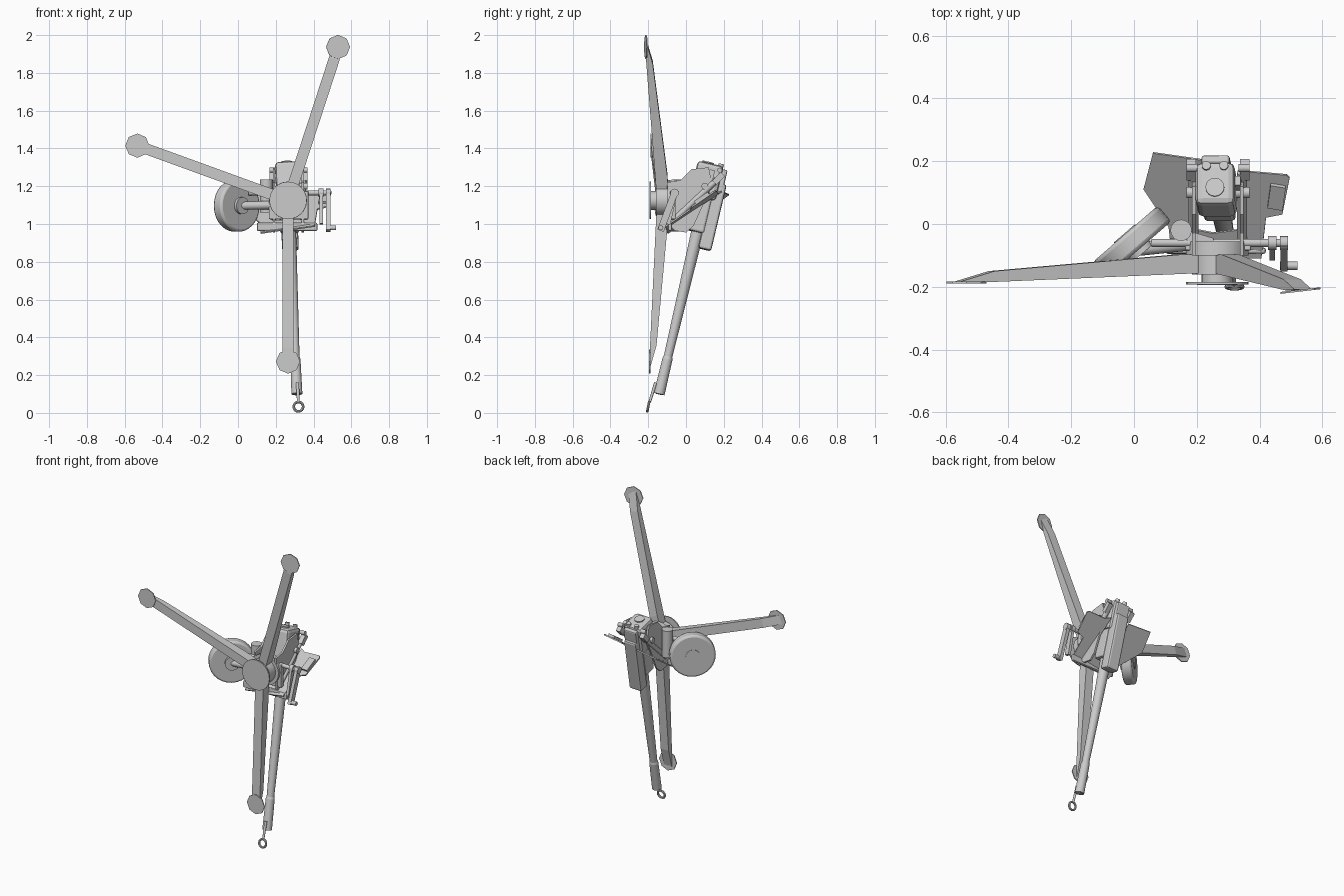
import bpy, bmesh, math
from mathutils import Vector, Matrix

if "Cube" in bpy.data.objects:
    bpy.data.objects.remove(bpy.data.objects["Cube"])

grey = bpy.data.materials.new("painted_grey")
grey.diffuse_color = (0.6, 0.6, 0.6, 1)
grey.use_nodes = True
grey.node_tree.nodes["Principled BSDF"].inputs["Base Color"].default_value = grey.diffuse_color


def finish(name, bm, smooth=False, bevel=0):
    bmesh.ops.recalc_face_normals(bm, faces=bm.faces)
    me = bpy.data.meshes.new(name)
    bm.to_mesh(me)
    bm.free()
    ob = bpy.data.objects.new(name, me)
    bpy.context.collection.objects.link(ob)
    me.materials.append(grey)
    if bevel:
        m = ob.modifiers.new("bevel", 'BEVEL')
        m.width, m.segments = bevel, 2
    if smooth:
        bpy.ops.object.select_all(action='DESELECT')
        ob.select_set(True)
        bpy.context.view_layer.objects.active = ob
        bpy.ops.object.shade_smooth_by_angle(angle=math.radians(40))
    return ob


def frame(a, b, side=(1, 0, 0)):
    """Matrix at the middle of a-b: local z along the line, local x near side."""
    a, b = Vector(a), Vector(b)
    z = (b - a).normalized()
    y = z.cross(Vector(side)).normalized()
    x = y.cross(z)
    m = Matrix((x, y, z)).transposed().to_4x4()
    m.translation = (a + b) / 2
    return m, (b - a).length


def rod(name, a, b, r1, r2=None, seg=16, bevel=0):
    bm = bmesh.new()
    side = (1, 0, 0) if abs((Vector(b) - Vector(a)).normalized().x) < 0.9 else (0, 0, 1)
    m, length = frame(a, b, side)
    bmesh.ops.create_cone(bm, cap_ends=True, segments=seg, radius1=r1,
                          radius2=r1 if r2 is None else r2, depth=length, matrix=m)
    return finish(name, bm, True, bevel)


def beam(name, a, b, w, h, side=(1, 0, 0), bevel=0):
    bm = bmesh.new()
    m, length = frame(a, b, side)
    bmesh.ops.create_cube(bm, size=1, matrix=m @ Matrix.Diagonal((w, h, length, 1)))
    return finish(name, bm, False, bevel)


def prism(name, pts, offset, bevel=0):
    """Flat outline pushed along an offset."""
    bm = bmesh.new()
    face = bm.faces.new([bm.verts.new(p) for p in pts])
    new = bmesh.ops.extrude_face_region(bm, geom=[face])["geom"]
    bmesh.ops.translate(bm, vec=offset, verts=[v for v in new if isinstance(v, bmesh.types.BMVert)])
    return finish(name, bm, False, bevel)


# Three trail legs with sloped ends and octagonal feet
HUB = Vector((0.265, 0, 1.125))
feet = [(-0.533, -0.187, 1.415), (0.53, -0.213, 1.937), (0.265, -0.193, 0.272)]
for i, f in enumerate(feet):
    out = Vector((f[0], 0, f[2])) - HUB
    L = out.length
    out.normalize()
    side = Vector((out.z, 0, -out.x))
    profile = [(0.03, -0.155), (0.03, -0.095), (0.13, -0.097),
               (L - 0.085, f[1] + 0.037), (L + 0.03, f[1] + 0.004), (L - 0.07, f[1] + 0.002)]
    prism("trail_leg", [HUB + out * d + Vector((0, y, 0)) - side * 0.029 for d, y in profile],
          side * 0.058)
    tip = Vector((-0.007, 0, 0)) if i == 1 else Vector()
    rod("foot_plate", Vector(f) - Vector((0, 0.002, 0)), Vector(f) + Vector((0, 0.004, 0)) + tip * 0.1,
        0.064, seg=8)

# Base plate, jack column and traverse ring
rod("base_plate", (0.265, -0.193, 1.125), (0.265, -0.185, 1.125), 0.099, seg=24)
rod("jack_column", (0.265, -0.187, 1.125), (0.265, -0.08, 1.125), 0.05)
rod("leg_hub", (0.265, -0.16, 1.125), (0.265, -0.1, 1.125), 0.08)
rod("traverse_ring", (0.265, -0.1, 1.125), (0.265, -0.055, 1.125), 0.1, seg=24)
beam("carriage_floor", (0.268, -0.07, 1.025), (0.268, -0.07, 1.175), 0.21, 0.03, bevel=0.006)

# Carriage cheeks and trunnions
cheek = [(-0.09, 1.0), (-0.1, 1.22), (-0.03, 1.232), (0.03, 1.29), (0.12, 1.3),
         (0.14, 1.2), (0.09, 1.1), (0.04, 0.99), (0, 0.955), (-0.06, 0.965)]
for s in (-1, 1):
    x = 0.267 + s * 0.07
    prism("carriage_cheek", [(x, y, z) for y, z in cheek], (s * 0.012, 0, 0))
    rod("trunnion", (0.267, 0.1, 1.2), (0.267 + s * 0.1, 0.1, 1.2), 0.018)
    # Balancing strut with its top knob
    rod("balance_strut", (0.267 + s * 0.077, -0.055, 1.03), (0.267 + s * 0.077, 0.165, 1.235), 0.016)
    beam("strut_head", (0.267 + s * 0.085, 0.15, 1.22), (0.267 + s * 0.085, 0.195, 1.265), 0.03, 0.032)
    rod("strut_pin", (0.267 + s * 0.065, 0.178, 1.285), (0.267 + s * 0.1, 0.178, 1.285), 0.013)

# Barrel, muzzle sleeve, cradle, recoil housing and breech
M = Vector((0.312, -0.142, 0.1))
axis = (Vector((0.272, 0.071, 1.0)) - M).normalized()
up = Vector((0, 1, 0)) - axis * axis.y
up.normalize()


def gun(d, u=0):
    return M + axis * d + up * u


rod("barrel", gun(0.1), gun(1.15), 0.021, 0.038, 20)
rod("muzzle_sleeve", gun(0), gun(0.19), 0.029, 0.027, 20)
rod("muzzle_collar", gun(0.19), gun(0.21), 0.027, 0.021, 20)
rod("muzzle_bore", gun(-0.002), gun(0.01), 0.018)
beam("cradle", gun(0.88, -0.01), gun(1.16, -0.01), 0.1, 0.09, bevel=0.012)
beam("recoil_housing", gun(0.8, 0.058), gun(1.16, 0.058), 0.088, 0.07, bevel=0.012)
beam("breech", gun(1.06, -0.015), gun(1.25, -0.015), 0.125, 0.14, bevel=0.02)
beam("breech_rail", gun(1.1, 0.065), gun(1.235, 0.065), 0.09, 0.03, bevel=0.008)
rod("breech_opening", gun(1.24, -0.03), gun(1.257, -0.03), 0.03)
for s in (-1, 1):
    off = Vector((s * 0.028, 0, 0))
    rod("recoil_rod", gun(1.15, 0.04) + off, gun(1.262, 0.04) + off, 0.014)
beam("breech_handle", gun(1.12) + Vector((0.07, 0, 0)), gun(1.22) + Vector((0.07, 0, 0)), 0.02, 0.03)

# Tow eye under the muzzle
rod("tow_bar", (0.315, -0.16, 0.16), (0.319, -0.192, 0.058), 0.009, 0.007, 10)
bm = bmesh.new()
ring, tube = 16, 8
grid = [[bm.verts.new((0.32 + (0.025 + 0.007 * math.cos(t)) * math.cos(a),
                       -0.2 + 0.007 * math.sin(t) + 0.2 * 0.025 * math.sin(a),
                       0.033 + (0.025 + 0.007 * math.cos(t)) * math.sin(a)))
         for t in [2 * math.pi * j / tube for j in range(tube)]]
        for a in [2 * math.pi * k / ring for k in range(ring)]]
for k in range(ring):
    for j in range(tube):
        p, q, n = grid[k], grid[(k + 1) % ring], (j + 1) % tube
        bm.faces.new((p[j], q[j], q[n], p[n]))
finish("tow_eye", bm, True)


# Sloping gun shield: left half, right half and a hatch
def on_shield(x, y, lift=0.0):
    return Vector((x, y, 1.002 + 0.66 * y + 0.156 * x + lift))


thick = Vector((0.001, 0.004, -0.007))
left = [(0.06, 0.225), (0.215, 0.203), (0.2, -0.02), (0.22, -0.1), (0.12, -0.1), (0.11, -0.01), (0.03, 0.11)]
right = [(0.335, 0.185), (0.37, 0.165), (0.485, 0.155), (0.495, 0.145), (0.472, 0.03), (0.42, 0.02),
         (0.405, -0.11), (0.33, -0.11), (0.33, 0.02)]
low = [(0.2, -0.02), (0.25, -0.03), (0.33, -0.02), (0.33, -0.11), (0.2, -0.1)]
for name, pts in (("shield_left", left), ("shield_right", right), ("shield_lower", low)):
    prism(name, [on_shield(*p) for p in pts], thick)
prism("shield_hatch", [on_shield(*p) for p in
                       ((0.435, 0.13), (0.483, 0.122), (0.473, 0.05), (0.425, 0.058))], (0, -0.008, 0.012))
beam("shield_apron", (0.1, -0.085, 0.985), (0.42, -0.085, 0.985), 0.045, 0.02, side=(0, 0, 1), bevel=0.008)

# Road wheel, turned outward, with hub and axle
n = Vector((-0.655, 0.755, 0))
W = Vector((-0.007, -0.057, 1.097))
rod("wheel", W - n * 0.033, W + n * 0.033, 0.138, seg=28, bevel=0.012)
rod("wheel_hub", W - n * 0.05, W + n * 0.036, 0.045)
rod("wheel_axle", W - n * 0.03, (0.2, -0.06, 1.1), 0.022)
rod("suspension_post", (0.15, -0.02, 1.06), (0.15, -0.02, 1.235), 0.034)
beam("suspension_arm", (0.15, -0.03, 1.165), (0.25, -0.06, 1.165), 0.03, 0.03, side=(0, 0, 1))

# Cross shaft and hand cranks
rod("cross_shaft", (0.055, -0.06, 1.165), (0.48, -0.06, 1.165), 0.013)
for x in (0.44, 0.478):
    rod("crank_boss", (x - 0.013, -0.06, 1.165), (x + 0.013, -0.06, 1.165), 0.022)
beam("inner_crank", (0.44, -0.06, 1.175), (0.44, -0.1, 1.0), 0.018, 0.034)
beam("outer_crank", (0.478, -0.055, 1.18), (0.478, -0.135, 0.965), 0.022, 0.036)
rod("crank_handle", (0.465, -0.133, 0.98), (0.52, -0.133, 0.98), 0.013)
